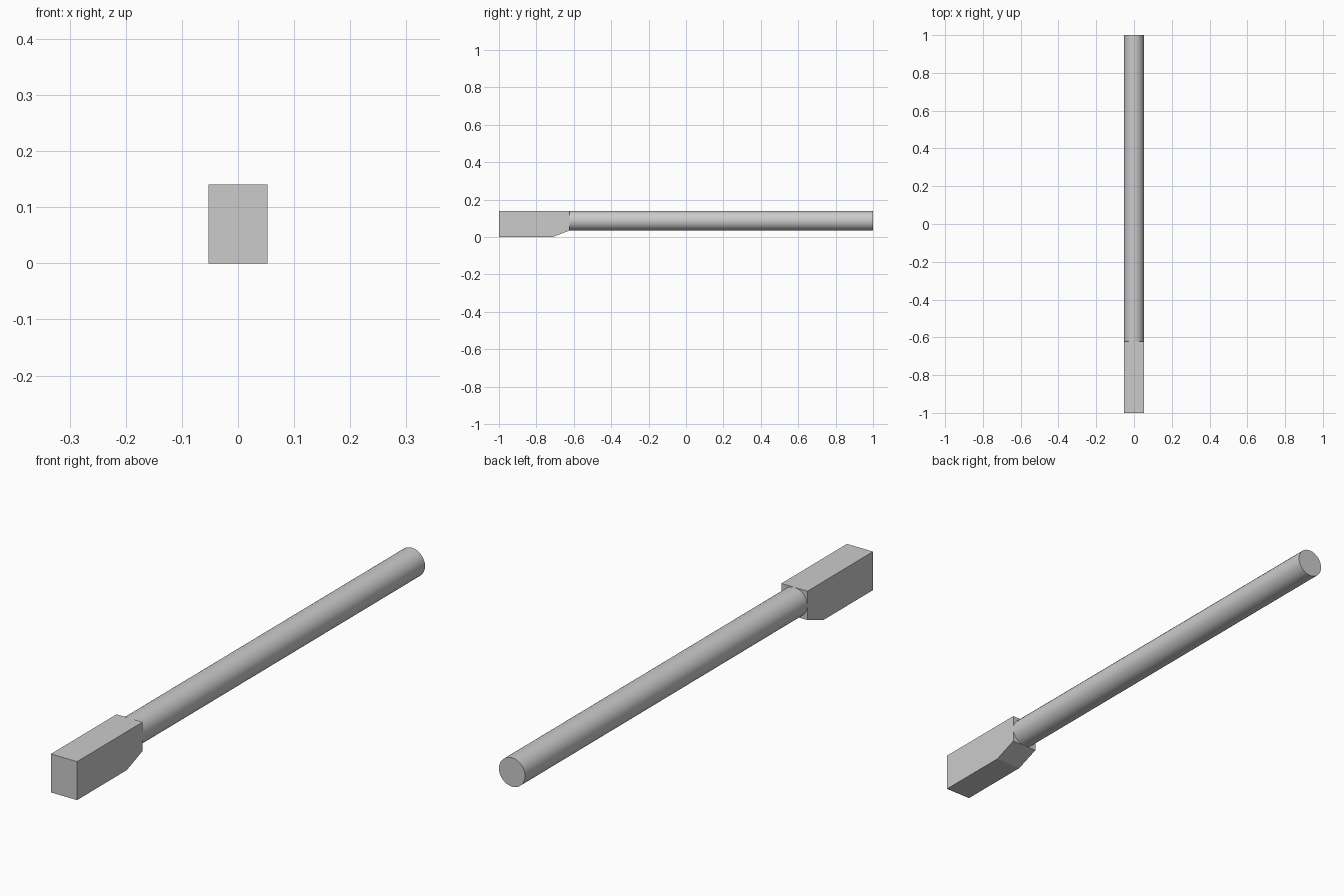
import bpy
import bmesh
import math

cube = bpy.data.objects.get("Cube")
if cube:
    bpy.data.objects.remove(cube, do_unlink=True)

HALF = 0.0525      # half width of the head and radius of the shaft
TOP = 0.14         # shared top height
JOIN = -0.623      # where the head meets the shaft

# Single grey material
grey = bpy.data.materials.new("plain grey")
grey.use_nodes = True
colour = (0.6, 0.6, 0.6, 1)
grey.diffuse_color = colour
grey.node_tree.nodes["Principled BSDF"].inputs["Base Color"].default_value = colour

# Head: side profile (y, z) with a sloped lower back corner, extruded across x
profile = [(-1, 0), (-0.714, 0), (JOIN, TOP - 2 * HALF), (JOIN, TOP), (-1, TOP)]
bm = bmesh.new()
side = bm.faces.new([bm.verts.new((-HALF, y, z)) for y, z in profile])
grown = bmesh.ops.extrude_face_region(bm, geom=[side])
verts = [v for v in grown["geom"] if isinstance(v, bmesh.types.BMVert)]
bmesh.ops.translate(bm, verts=verts, vec=(2 * HALF, 0, 0))
bmesh.ops.recalc_face_normals(bm, faces=bm.faces)
mesh = bpy.data.meshes.new("head")
bm.to_mesh(mesh)
bm.free()
head = bpy.data.objects.new("head", mesh)
bpy.context.collection.objects.link(head)
mesh.materials.append(grey)

# Shaft: round bar running back from the head, flush with its top
bpy.ops.mesh.primitive_cylinder_add(
    vertices=32, radius=HALF, depth=1 - JOIN,
    location=(0, (1 + JOIN) / 2, TOP - HALF), rotation=(math.pi / 2, 0, 0))
shaft = bpy.context.object
shaft.name = "shaft"
shaft.data.materials.append(grey)
bpy.ops.object.shade_smooth_by_angle(angle=math.radians(30))
